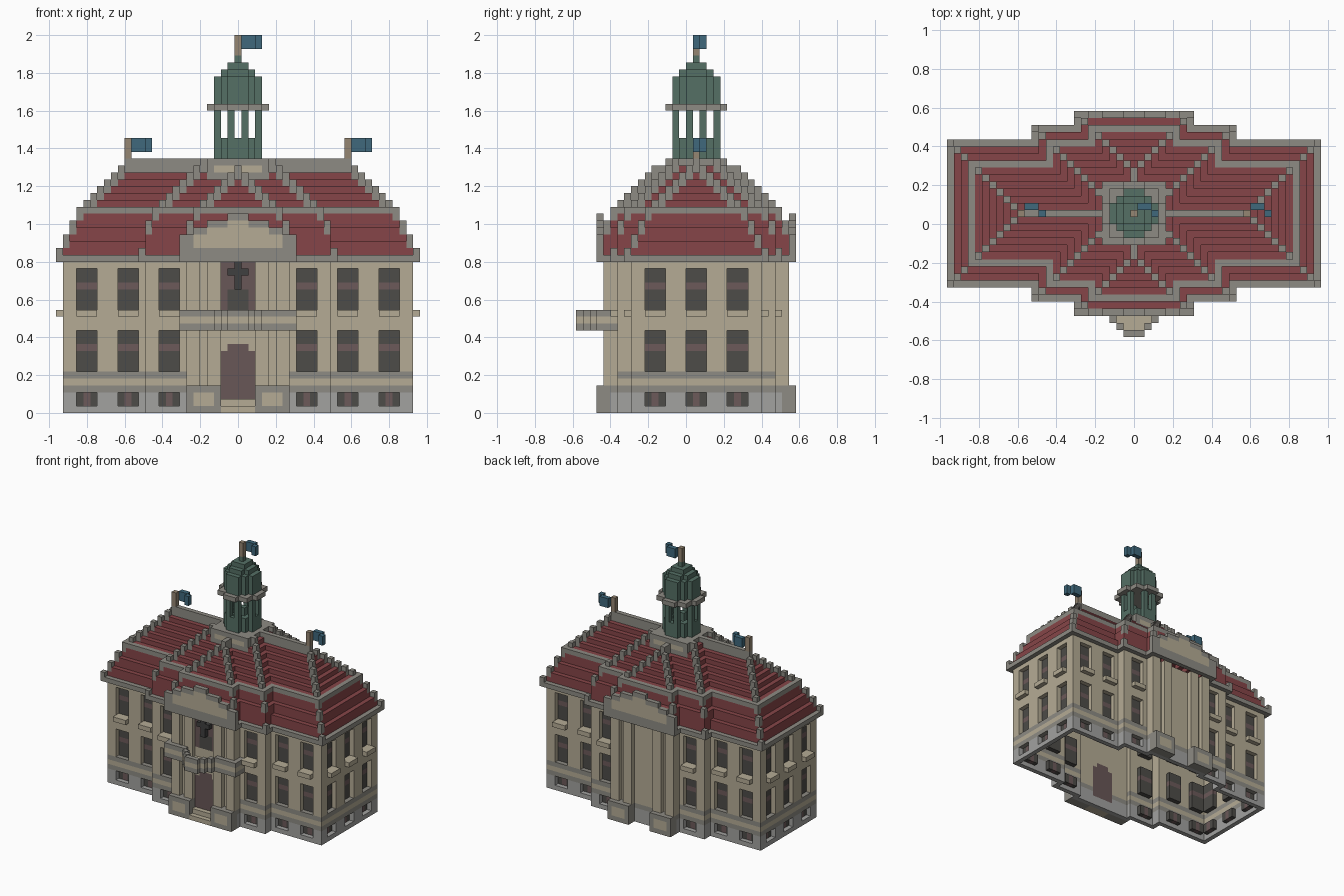
import bpy, bmesh

if "Cube" in bpy.data.objects:
    bpy.data.objects.remove(bpy.data.objects["Cube"])

V = 2 / 55                      # edge length of one building block
grid = {}                       # (x, y, z) -> part; plan is symmetric about x = y = 0

COLORS = {
    "wall": (0.46, 0.41, 0.30), "stone_trim": (0.27, 0.26, 0.23), "plinth_stone": (0.36, 0.36, 0.35),
    "roof_tiles": (0.24, 0.06, 0.065), "roof_trim": (0.27, 0.26, 0.23), "window_glass": (0.075, 0.072, 0.065),
    "window_bars": (0.15, 0.10, 0.10), "door": (0.14, 0.095, 0.095), "niche_cross": (0.05, 0.05, 0.05),
    "window_sills": (0.46, 0.41, 0.30), "pediments": (0.46, 0.41, 0.30), "balcony_floor": (0.46, 0.41, 0.30),
    "balcony_rail": (0.27, 0.26, 0.23), "pilasters": (0.46, 0.41, 0.30), "steps": (0.46, 0.41, 0.30),
    "cupola_base": (0.27, 0.26, 0.23), "cupola": (0.09, 0.16, 0.13), "cupola_cornice": (0.27, 0.26, 0.23),
    "flagpoles": (0.30, 0.24, 0.17), "flags": (0.05, 0.14, 0.20),
}


def fill(part, xs, ys, zs):
    """Fill (or clear, if part is None) an inclusive block range."""
    for x in range(xs[0], xs[1] + 1):
        for y in range(ys[0], ys[1] + 1):
            for z in range(zs[0], zs[1] + 1):
                if part:
                    grid[x, y, z] = part
                else:
                    grid.pop((x, y, z), None)


def disc(part, r2, zs, hole=-1):
    for x in range(-5, 6):
        for y in range(-5, 6):
            if hole < x * x + y * y <= r2:
                fill(part, (x, x), (y, y), zs)


# ---- Outer walls: hollow shell over a stepped cross-shaped plan
WINGS = [(25, 9), (13, 11), (7, 12)]


def in_plan(x, y):
    return any(abs(x) <= a and abs(y) <= b for a, b in WINGS)


for x in range(-25, 26):
    for y in range(-12, 13):
        if in_plan(x, y) and not all(in_plan(x + i, y + j) for i in (-1, 0, 1) for j in (-1, 0, 1)):
            for z in range(22):
                part = "plinth_stone" if z < 3 else "stone_trim" if z in (3, 5) else "wall"
                if abs(y) == 12 and z > 3:
                    part = "wall"
                grid[x, y, z] = part


# ---- Windows: recessed glass, bars and sills
def window(along, depth, sign, on_x):
    def put(part, a, d, z0, z1):
        d *= sign
        a0, a1 = along + a[0], along + a[1]
        if on_x:
            fill(part, (d, d), (a0, a1), (z0, z1))
        else:
            fill(part, (a0, a1), (d, d), (z0, z1))
    for z0, z1, bar in ((6, 11, 9), (15, 20, 18)):
        put(None, (-1, 1), depth, z0, z1)
        put("window_glass", (-1, 1), depth - 1, z0, z1)
        put("window_bars", (-1, 1), depth - 1, bar, bar)
    put("window_sills", (-1, 1), depth + 1, 14, 14)
    put(None, (-1, 1), depth, 1, 2)
    put("window_glass", (-1, 1), depth - 1, 1, 2)
    put("window_bars", (0, 0), depth - 1, 1, 2)


for s in (-1, 1):
    for x, d in ((22, 9), (16, 9), (10, 11)):
        window(x, d, s, False)
        window(-x, d, s, False)
    for y in (-6, 0, 6):
        window(y, 25, s, True)

# ---- Pilasters on plinth blocks, front and back
for s in (-1, 1):
    for m in (-1, 1):
        for a, b in ((3, 4), (6, 7)):
            xs = tuple(sorted((m * a, m * b)))
            fill("pilasters", xs, (13 * s, 13 * s), (4, 21))
        xs = tuple(sorted((m * 3, m * 7)))
        ys = tuple(sorted((13 * s, 14 * s)))
        fill("stone_trim", xs, ys, (0, 3))
        inner = tuple(sorted((m * 4, m * 6)))
        fill("pilasters", inner, (14 * s, 14 * s), (1, 2))

# ---- Entrance: steps, door, upper niche with cross
fill("steps", (-2, 2), (-14, -13), (0, 0))
fill("steps", (-2, 2), (-13, -13), (1, 1))
fill("door", (-2, 2), (-12, -12), (2, 8))
fill("door", (-1, 1), (-12, -12), (9, 9))
fill("door", (-2, 2), (-12, -12), (15, 21))
fill("window_glass", (-1, 1), (-12, -12), (15, 17))
fill("niche_cross", (0, 0), (-13, -13), (18, 21))
fill("niche_cross", (-1, 1), (-13, -13), (20, 20))

# ---- Balcony: stepped floor with a rail around its edge
BALCONY = [(8, 14), (3, 15), (2, 16), (1, 17)]


def on_balcony(x, y):
    return any(abs(x) <= a and -b <= y for a, b in BALCONY)


for x in range(-8, 9):
    for y in range(-17, -11):
        if on_balcony(x, y):
            rim = not all(on_balcony(x + i, y + j) for i, j in ((1, 0), (-1, 0), (0, -1)))
            grid[x, y, 12] = "balcony_rail" if rim else "balcony_floor"
            if rim:
                grid[x, y, 13] = "balcony_floor"
                grid[x, y, 14] = "balcony_rail"

# ---- Hipped two-pitch roof: steep below the band, shallow above
ROOFS = [(26, 10, 0), (14, 12, 1), (8, 14, 1)]      # half sizes, pitch shift
for x in range(-26, 27):
    for y in range(-14, 15):
        best = None
        for i, (hx, hy, shift) in enumerate(ROOFS):
            dx, dy = hx - abs(x), hy - abs(y)
            k = min(dx, dy)
            if k >= 0:
                level = min(10, k + shift if k else 0)
                crest = dx == dy or (i == 2 and x == 0 and k > 7) or (i == 0 and y == 0 and k == 10)
                if best is None or level > best[0]:
                    best = (level, crest)
        if best is None:
            continue
        level, crest = best
        top = 23 + 2 * level if level < 4 else 26 + level
        fill("roof_trim" if level == 0 else "roof_tiles", (x, x), (y, y), (max(22, top - 4), top - 1))
        if crest or level == 3:
            grid[x, y, top] = "roof_trim"
            if crest:
                grid[x, y, top - 1] = "roof_trim"

# ---- Stepped pediments over the front and back centre bays
for s in (-14, 14):
    for x in range(-8, 9):
        a = abs(x)
        top = 29 if a < 2 else 28 if a < 5 else 27 if a < 7 else 26
        fill("roof_trim", (x, x), (s, s), (22, top - 1))
        if a < 7:
            fill("pediments", (x, x), (s, s), (24, top - 2))

# ---- Cupola: base, drum, open columns, cornice, dome
fill("cupola_base", (-4, 4), (-4, 4), (33, 36))
for s in (-4, 4):
    for a in (-2, 2):
        fill("wall", (a - 1, a + 1), (s, s), (35, 35))
        fill("wall", (s, s), (a - 1, a + 1), (35, 35))
disc("cupola", 10, (37, 39), hole=4)
for a in (-3, 3):
    for b in (-1, 1):
        fill("cupola", (a, a), (b, b), (40, 43))
        fill("cupola", (b, b), (a, a), (40, 43))
disc("cupola_cornice", 18, (44, 44))
disc("cupola", 10, (45, 48))
disc("cupola", 5, (49, 49))
disc("cupola", 2, (50, 50))
disc("cupola", 0, (51, 51))

# ---- Flagpoles with wavy flags
for x, z0, z1 in ((-16, 37, 39), (16, 37, 39), (0, 52, 54)):
    fill("flagpoles", (x, x), (0, 0), (z0, z1))
    fill("flags", (x + 1, x + 2), (1, 1), (z1 - 1, z1))
    fill("flags", (x + 3, x + 3), (0, 0), (z1 - 1, z1))

# ---- Turn the blocks into one mesh of exposed faces per part
SIDES = {
    (1, 0, 0): ((1, 0, 0), (1, 1, 0), (1, 1, 1), (1, 0, 1)), (-1, 0, 0): ((0, 0, 0), (0, 0, 1), (0, 1, 1), (0, 1, 0)),
    (0, 1, 0): ((0, 1, 0), (0, 1, 1), (1, 1, 1), (1, 1, 0)), (0, -1, 0): ((0, 0, 0), (1, 0, 0), (1, 0, 1), (0, 0, 1)),
    (0, 0, 1): ((0, 0, 1), (1, 0, 1), (1, 1, 1), (0, 1, 1)), (0, 0, -1): ((0, 0, 0), (0, 1, 0), (1, 1, 0), (1, 0, 0)),
}
for name, color in COLORS.items():
    bm, verts = bmesh.new(), {}
    for (x, y, z), part in grid.items():
        if part != name:
            continue
        for (i, j, k), corners in SIDES.items():
            if (x + i, y + j, z + k) in grid:
                continue
            face = []
            for a, b, c in corners:
                key = (x + a, y + b, z + c)
                if key not in verts:
                    verts[key] = bm.verts.new(((key[0] - 0.5) * V, (key[1] + 1.0) * V, key[2] * V))
                face.append(verts[key])
            bm.faces.new(face)
    mesh = bpy.data.meshes.new(name)
    bm.to_mesh(mesh)
    bm.free()
    mat = bpy.data.materials.new(name)
    mat.diffuse_color = (*color, 1)
    mat.use_nodes = True
    mat.node_tree.nodes["Principled BSDF"].inputs["Base Color"].default_value = mat.diffuse_color
    mesh.materials.append(mat)
    bpy.context.collection.objects.link(bpy.data.objects.new(name, mesh))
